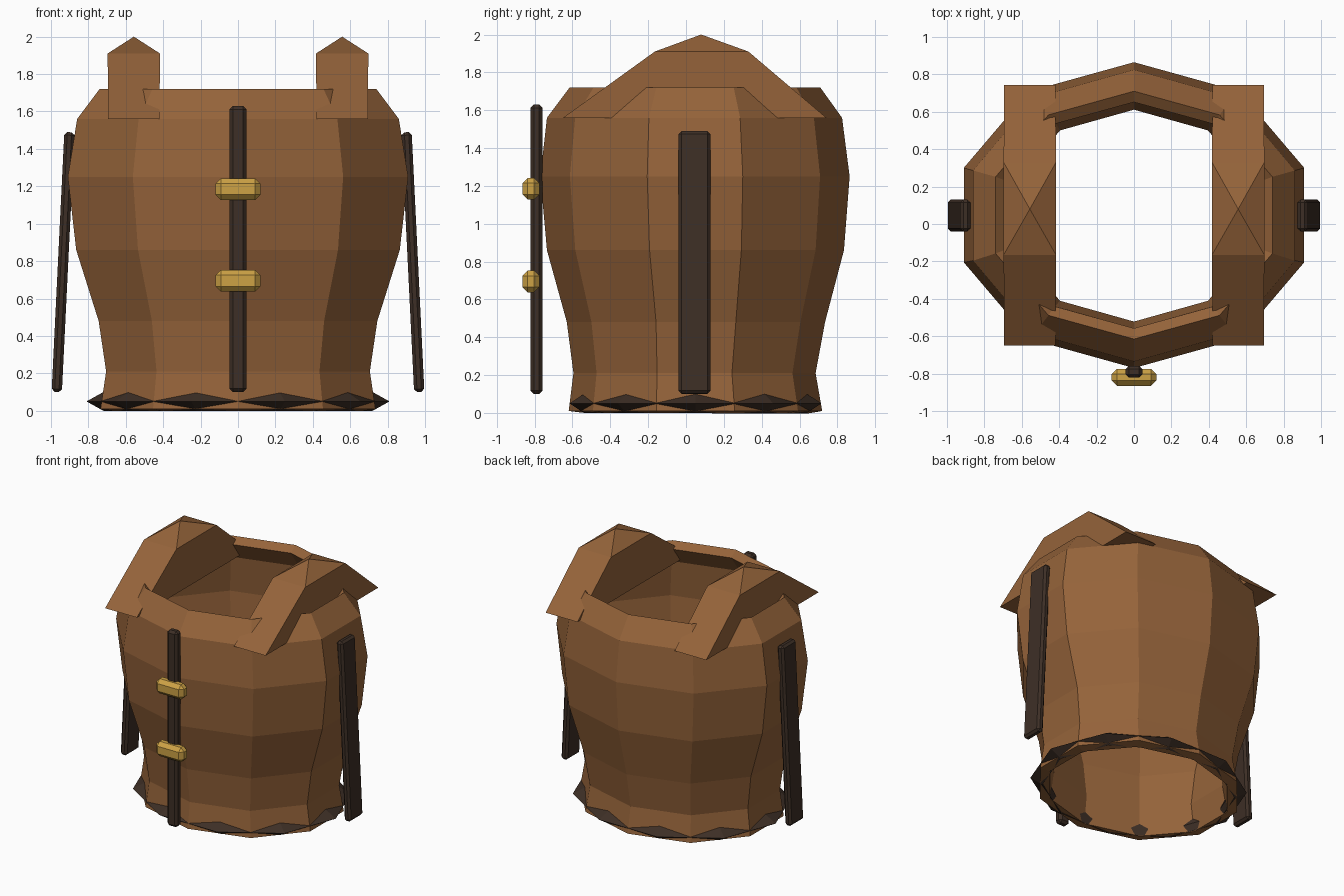
import bpy, bmesh, math
from mathutils import Matrix

if "Cube" in bpy.data.objects:
    bpy.data.objects.remove(bpy.data.objects["Cube"])


def material(name, rgb):
    m = bpy.data.materials.new(name)
    m.use_nodes = True
    m.diffuse_color = (*rgb, 1)
    m.node_tree.nodes["Principled BSDF"].inputs["Base Color"].default_value = (*rgb, 1)
    return m


LEATHER = material("brown leather", (0.30, 0.125, 0.042))
DARK = material("dark leather", (0.047, 0.028, 0.019))
BRASS = material("brass", (0.61, 0.36, 0.06))
SIDES = 10
CENTRE_Y = 0.045


def finish(bm, name, mat):
    bmesh.ops.recalc_face_normals(bm, faces=bm.faces)
    mesh = bpy.data.meshes.new(name)
    bm.to_mesh(mesh)
    bm.free()
    mesh.materials.append(mat)
    obj = bpy.data.objects.new(name, mesh)
    bpy.context.collection.objects.link(obj)
    return obj


def lofted_rings(name, mat, levels, start, closed=False):
    """Join ten-sided oval rings, each given as (z, radius x, radius y, centre y)."""
    bm = bmesh.new()
    rings = []
    for z, rx, ry, cy in levels:
        angles = [start + 2 * math.pi * i / SIDES for i in range(SIDES)]
        rings.append([bm.verts.new((rx * math.cos(a), cy + ry * math.sin(a), z)) for a in angles])
    pairs = list(zip(rings, rings[1:]))
    if closed:
        pairs.append((rings[-1], rings[0]))
    for low, high in pairs:
        for i in range(SIDES):
            j = (i + 1) % SIDES
            bm.faces.new((low[i], low[j], high[j], high[i]))
    return finish(bm, name, mat)


def bevelled_box(name, mat, location, size, bevel, tilt=0):
    bm = bmesh.new()
    bmesh.ops.create_cube(bm, size=1, matrix=Matrix.Diagonal((*size, 1)))
    bmesh.ops.bevel(bm, geom=bm.edges[:], offset=bevel, segments=1, affect="EDGES")
    obj = finish(bm, name, mat)
    obj.location = location
    obj.rotation_euler.y = tilt
    return obj


# Torso shell: height, half width, front y, back y
profile = [
    (0.01, 0.735, -0.62, 0.72),
    (0.21, 0.705, -0.595, 0.685),
    (0.48, 0.745, -0.63, 0.735),
    (0.86, 0.865, -0.735, 0.835),
    (1.25, 0.91, -0.77, 0.865),
    (1.56, 0.86, -0.735, 0.825),
    (1.72, 0.74, -0.615, 0.71),
]
levels = [(z, w / math.cos(math.pi / SIDES), (b - f) / 2, (b + f) / 2) for z, w, f, b in profile]
torso = lofted_rings("torso_shell", LEATHER, levels, math.pi / SIDES)
shell = torso.modifiers.new("Thickness", "SOLIDIFY")
shell.thickness = 0.07
shell.offset = -1
shell.use_even_offset = True

# Hem ring, turned half a side so its corners show between the torso corners
hem = [(0.05, 0.81, 0.70), (0.10, 0.72, 0.62), (0.05, 0.70, 0.605), (0.0, 0.72, 0.62)]
lofted_rings("hem_ring", DARK, [(*p, 0.05) for p in hem], 0, closed=True)


# Shoulder pieces: tapered blocks with a pointed top
def shoulder(name, x):
    bm = bmesh.new()

    def ring(half, front, back, z):
        return [bm.verts.new((x + sx * half, y, z))
                for sx, y in ((-1, front), (1, front), (1, back), (-1, back))]

    base = ring(0.137, -0.65, 0.742, 1.56)
    top = ring(0.14, -0.165, 0.33, 1.91)
    apex = bm.verts.new((x, 0.08, 2.0))
    bm.faces.new(base)
    for i in range(4):
        j = (i + 1) % 4
        bm.faces.new((base[i], base[j], top[j], top[i]))
        bm.faces.new((top[i], top[j], apex))
    return finish(bm, name, LEATHER)


# Mirrored shoulders and leaning side straps
for side, s in (("left", 1), ("right", -1)):
    shoulder(side + "_shoulder", s * 0.557)
    bevelled_box(side + "_side_strap", DARK, (s * 0.935, CENTRE_Y, 0.795),
                 (0.055, 0.17, 1.39), 0.016, -s * math.radians(2.8))

# Front strap and its buckles
bevelled_box("front_strap", DARK, (0, -0.79, 0.865), (0.09, 0.064, 1.53), 0.018)
for name, z in (("upper_buckle", 1.185), ("lower_buckle", 0.695)):
    bevelled_box(name, BRASS, (0, -0.82, z), (0.24, 0.09, 0.115), 0.028)
